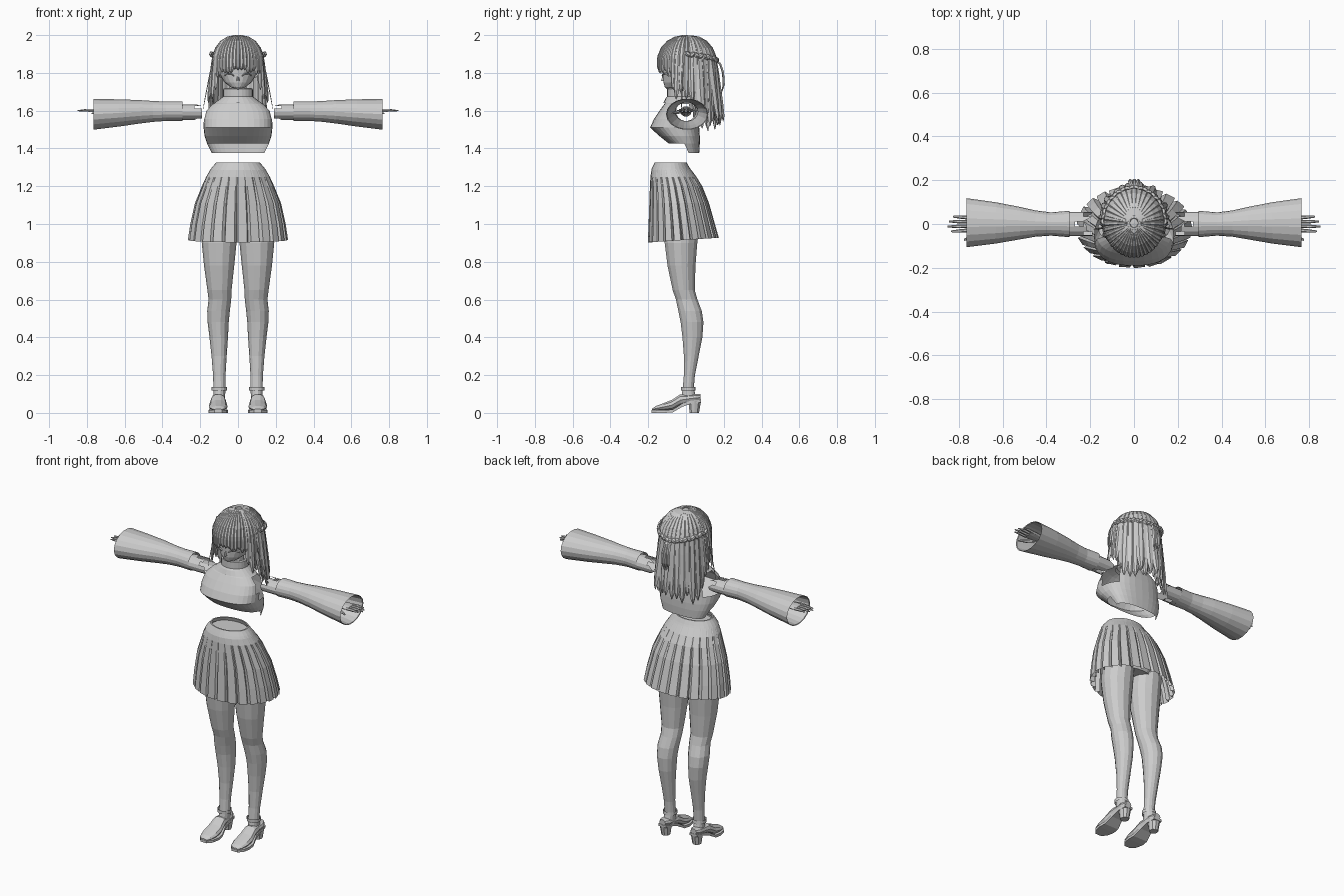
import bpy, bmesh, math, random
from mathutils import Vector

if "Cube" in bpy.data.objects:
    bpy.data.objects.remove(bpy.data.objects["Cube"])

random.seed(4)
GREY = bpy.data.materials.new("plain_grey")
GREY.diffuse_color = (0.6, 0.6, 0.6, 1)
GREY.use_nodes = True
GREY.node_tree.nodes["Principled BSDF"].inputs["Base Color"].default_value = GREY.diffuse_color


def finish(bm, name, mirror=False, fix=True):
    if fix:
        bmesh.ops.recalc_face_normals(bm, faces=bm.faces)
    me = bpy.data.meshes.new(name)
    bm.to_mesh(me)
    bm.free()
    ob = bpy.data.objects.new(name, me)
    me.materials.append(GREY)
    bpy.context.collection.objects.link(ob)
    if mirror:
        m = ob.modifiers.new("mirror", 'MIRROR')
        m.use_mirror_merge = False
    return ob


def skin(bm, rings, caps=(True, True)):
    vs = [[bm.verts.new(p) for p in r] for r in rings]
    n = len(rings[0])
    for a, b in zip(vs, vs[1:]):
        for i in range(n):
            j = (i + 1) % n
            bm.faces.new((a[i], a[j], b[j], b[i]))
    if caps[0]:
        bm.faces.new(vs[0][::-1])
    if caps[1]:
        bm.faces.new(vs[-1])


def oval(z, rx, front, back, cx=0.0, n=20, p=1.0):
    """Level ring between a front and a back y; p < 1 makes it boxier."""
    cy, ry = (front + back) / 2, (back - front) / 2
    pts = []
    for i in range(n):
        a = 2 * math.pi * i / n
        c, s = math.cos(a), math.sin(a)
        pts.append((cx + rx * math.copysign(abs(c) ** p, c),
                    cy + ry * math.copysign(abs(s) ** p, s), z))
    return pts


def xring(x, zc, rz, ry, yc=0.0, n=14):
    return [(x, yc + ry * math.cos(2 * math.pi * i / n),
             zc + rz * math.sin(2 * math.pi * i / n)) for i in range(n)]


def loft(name, rows, caps=(True, True), mirror=False, **kw):
    bm = bmesh.new()
    skin(bm, [oval(*r, **kw) for r in rows], caps)
    return finish(bm, name, mirror)


# Legs
loft("leg", [(1.04, .088, -.11, .08, .098), (.9, .092, -.115, .062, .1), (.78, .08, -.1, .052, .1),
             (.65, .064, -.072, .048, .098), (.6, .06, -.055, .062, .096), (.54, .06, -.042, .085, .103),
             (.48, .056, -.03, .094, .105), (.4, .049, -.02, .088, .102), (.3, .04, -.012, .068, .1),
             (.2, .033, -.012, .048, .099), (.13, .032, -.018, .042, .098), (.06, .03, -.03, .06, .1)],
     mirror=True, n=14)

# Shoes: body running toe to heel, then sole, heel and ankle strap
bm = bmesh.new()
rows = [(-.18, .018, .012, .022), (-.16, .038, .01, .037), (-.12, .049, .01, .052), (-.075, .048, .012, .07),
        (-.03, .04, .035, .1), (.01, .036, .05, .098), (.05, .036, .058, .1), (.078, .02, .062, .1)]
skin(bm, [[(.105 + w * math.cos(a), y, (lo + hi) / 2 + (hi - lo) / 2 * math.sin(a))
           for a in [2 * math.pi * i / 10 for i in range(10)]] for y, w, lo, hi in rows])
finish(bm, "shoe", True)
bm = bmesh.new()
sole = [(-.182, .02, .0, .014), (-.155, .043, 0, .014), (-.11, .052, 0, .015), (-.07, .048, .003, .018),
        (-.02, .036, .032, .05), (.03, .034, .05, .066), (.08, .026, .056, .07)]
skin(bm, [[(.105 - w, y, lo), (.105 + w, y, lo), (.105 + w, y, hi), (.105 - w, y, hi)]
          for y, w, lo, hi in sole])
finish(bm, "shoe_sole", True)
loft("shoe_heel", [(0, .025, .018, .07, .105), (.065, .034, .01, .082, .105)], mirror=True, n=10)
loft("ankle_strap", [(.118, .04, -.028, .052, .099), (.138, .04, -.028, .05, .099)],
     (False, False), True, n=14)

# Hips filling the waist
loft("hips", [(1.305, .11, -.15, 0), (1.2, .15, -.16, .05), (1.08, .17, -.14, .09), (.98, .12, -.1, .07)])

# Pleated skirt: sawtooth radius growing toward the hem
bm = bmesh.new()
levels = [(1.29, .145, -.182, .025, 0), (1.25, .168, -.188, .055, .012), (1.2, .19, -.19, .085, .03),
          (1.11, .225, -.192, .12, .055), (1.0, .248, -.195, .15, .075), (.915, .26, -.198, .17, .085)]
pleats, rings = 24, []
for k, (z, rx, f, b, amp) in enumerate(levels):
    ring = []
    for i in range(pleats):
        for off, dep in ((0, 0), (.72, .15), (.86, 1.0)):
            a = 2 * math.pi * (i + off) / pleats
            s = 1 + amp * .25 - amp * 1.3 * dep
            zz = z + (.012 * math.sin(a) if k == len(levels) - 1 else 0)
            ring.append((rx * s * math.cos(a), (f + b) / 2 + (b - f) / 2 * s * math.sin(a), zz))
    rings.append(ring)
skin(bm, rings, (False, False))
finish(bm, "pleated_skirt")
loft("waistband", [(1.285, .149, -.185, .028), (1.3, .138, -.178, .018), (1.325, .116, -.166, .004),
                   (1.325, .108, -.158, -.004), (1.3, .12, -.165, .005)], (False, False), n=28)

# Cropped top: open below the bust, with armholes
bm = bmesh.new()
body = [(1.655, .085, -.095, .025), (1.635, .135, -.115, .045), (1.6, .17, -.14, .06), (1.555, .181, -.17, .068),
        (1.51, .182, -.19, .07), (1.465, .177, -.14, .073), (1.425, .163, -.09, .073), (1.375, .138, -.04, .07)]
skin(bm, [oval(*r, n=32, p=.8) for r in body], (False, False))
cut = []
for f in bm.faces:
    c = f.calc_center_median()
    low_front = c.z < 1.42 and c.y < -.005
    armhole = abs(c.x) > .13 and 1.52 < c.z < 1.63 and abs(c.y + .01) < .06
    if low_front or armhole:
        cut.append(f)
bmesh.ops.delete(bm, geom=cut, context='FACES')
finish(bm, "cropped_top")

# Turned collar and neck
loft("collar", [(1.64, .125, -.12, .05), (1.665, .092, -.108, .045), (1.675, .079, -.1, .04), (1.715, .078, -.1, .04),
                (1.72, .07, -.092, .034), (1.69, .065, -.085, .03)], (False, False), n=24)
loft("neck", [(1.64, .045, -.07, .02), (1.78, .045, -.06, .03)], n=12)

# Upper arm scraps with ragged ends
bm = bmesh.new()
rings = [xring(x, 1.592, .042, .055) for x in (.19, .23, .27, .31)]
rings[0] = [(x + random.choice((0, .025, .04)), y, z) for x, y, z in rings[0]]
skin(bm, rings, (False, False))
bm.faces.ensure_lookup_table()
bmesh.ops.delete(bm, geom=[bm.faces[i] for i in (1, 5, 9, 17, 24)], context='FACES')
finish(bm, "upper_arm", True)

# Flared sleeves with a turned-in cuff
bm = bmesh.new()
skin(bm, [xring(*r, n=18) for r in
          ((.295, 1.597, .052, .06), (.38, 1.597, .052, .053), (.45, 1.596, .056, .06, .002),
           (.52, 1.594, .063, .074, .004), (.63, 1.588, .073, .094, .005), (.765, 1.581, .083, .112, .006),
           (.762, 1.581, .079, .107, .006), (.63, 1.588, .068, .088, .005), (.5, 1.594, .05, .06, .003))],
     (False, False))
finish(bm, "sleeve", True)

# Forearm, palm, fingers and thumb
bm = bmesh.new()
skin(bm, [xring(*r, n=10) for r in ((.48, 1.596, .028, .03), (.66, 1.599, .018, .024), (.69, 1.6, .015, .032),
                                    (.74, 1.6, .013, .04), (.765, 1.6, .009, .038))])
for y, length in ((-.029, .07), (-.01, .085), (.01, .08), (.029, .062)):
    skin(bm, [xring(.755, 1.6, .009, .009, y, 6), xring(.755 + length * .6, 1.602, .008, .008, y * 1.1, 6),
              xring(.765 + length, 1.6, .003, .004, y * 1.15, 6)])
skin(bm, [xring(.69, 1.597, .011, .012, -.025, 6), xring(.73, 1.59, .01, .01, -.055, 6),
          xring(.775, 1.585, .004, .005, -.072, 6)])
finish(bm, "hand", True)

# Face with a small nose
loft("face", [(1.713, .015, -.1, -.06), (1.725, .04, -.112, -.03), (1.75, .072, -.12, .04), (1.785, .093, -.122, .08),
              (1.83, .105, -.125, .1), (1.9, .105, -.12, .1), (1.95, .07, -.08, .07)], n=20)
bm = bmesh.new()
skin(bm, [oval(1.757, .009, -.133, -.11, n=6), oval(1.79, .003, -.125, -.11, n=6)])
finish(bm, "nose")
bm = bmesh.new()
skin(bm, [[(x, y, z - .004), (x, y - .006, z), (x, y, z + .004)] for x, y, z in
          ((.022, -.123, 1.785), (.038, -.119, 1.796), (.056, -.106, 1.797), (.072, -.09, 1.785))])
finish(bm, "eyelash", True)

# Hair: locks start at the crown, follow the skull, then hang
HC, HR = Vector((0, .005, 1.86)), Vector((.127, .145, .135))


def strand(bm, pts, widths, thick):
    rings = []
    for i, p in enumerate(pts):
        t = (pts[min(i + 1, len(pts) - 1)] - pts[max(i - 1, 0)]).normalized()
        out = Vector((p.x - HC.x, p.y - HC.y, max(p.z - HC.z, 0)))
        side = t.cross(out).normalized()
        nrm = side.cross(t).normalized()
        w, h = widths[i], min(thick, widths[i])
        rings.append([p + side * w, p + nrm * h * .8 + side * w * .4, p + nrm * h * .8 - side * w * .4,
                      p - side * w, p - nrm * h * .4])
    skin(bm, rings)


def lock(bm, deg, z_end, end_scale, width, thick=.012, lift=1.0):
    a = math.radians(deg)
    d = Vector((math.sin(a), -math.cos(a)))
    pts, widths = [], []
    for ph in (8, 25, 42, 60, 78):
        s, c = math.sin(math.radians(ph)) * lift, math.cos(math.radians(ph)) * lift
        pts.append(Vector((d.x * HR.x * s, HC.y + d.y * HR.y * s, HC.z + HR.z * c)))
        widths.append(width * (.15 + .85 * s))
    z0 = pts[-1].z
    for t in (.25, .5, .75, .92, 1):
        s = lift + (end_scale - lift) * t
        pts.append(Vector((d.x * HR.x * s, HC.y + d.y * HR.y * s, z0 + (z_end - z0) * t)))
        widths.append(width * (1.05, 1.05, .9, .5, .08)[len(pts) - 6])
    strand(bm, pts, widths, thick)


bm = bmesh.new()
bmesh.ops.create_uvsphere(bm, u_segments=28, v_segments=14, radius=1)
for v in bm.verts:
    v.co = Vector((v.co.x * HR.x, v.co.y * HR.y, v.co.z * HR.z)) * .99 + HC
low = [f for f in bm.faces if f.calc_center_median().z < (1.85 if f.calc_center_median().y < 0 else 1.78)]
bmesh.ops.delete(bm, geom=low, context='FACES')
finish(bm, "hair_cap")

bm = bmesh.new()
for i in range(15):
    deg = -56 + 8 * i
    lock(bm, deg, 1.805 + random.uniform(-.012, .016) - .025 * (abs(deg) > 45), 1.03, .014, .012, 1.03)
finish(bm, "fringe")

bm = bmesh.new()
for s in (-1, 1):
    for deg, z, e in ((62, 1.71, 1.05), (70, 1.66, 1.15), (79, 1.69, 1.1), (89, 1.66, 1.18), (99, 1.64, 1.25)):
        lock(bm, s * deg, z, e, .018, .012, 1.02)
    lock(bm, s * 82, 1.6, 1.48, .004, .004, 1.03)
finish(bm, "side_hair")

bm = bmesh.new()
for i in range(15):
    deg = 106 + 148 * i / 14
    lock(bm, deg, 1.5 + random.uniform(-.01, .05) + .05 * (i in (0, 14)), random.uniform(1.12, 1.36), .026, .016)
for i in range(10):
    lock(bm, 112 + 15 * i, 1.53 + random.uniform(0, .06), 1.0, .03, .014, .97)
finish(bm, "back_hair")

# Braid round the back of the head, in paired slanted links, with a tail
bm = bmesh.new()
for i in range(22):
    deg = 92 + 176 * i / 21
    a = math.radians(deg)
    fall = abs(deg - 180) / 88
    c = Vector((math.sin(a) * .136, .005 - math.cos(a) * .155, 1.865 + .035 * fall))
    tang = Vector((math.cos(a), math.sin(a), .8 if i % 2 else -.8)).normalized()
    out = Vector((math.sin(a), -math.cos(a), 0))
    strand(bm, [c + tang * .018 * t + out * .006 * (1 - t * t) for t in (-1, -.5, 0, .5, 1)],
           [.003, .011, .014, .011, .003], .013)
finish(bm, "braid")
bm = bmesh.new()
for x in (-.014, .002, .016):
    strand(bm, [Vector((x * k, y, z)) for k, y, z in
                ((.3, .16, 1.865), (.8, .18, 1.845), (1.1, .194, 1.8), (1.2, .198, 1.74), (.8, .184, 1.68))],
           [.008, .011, .012, .009, .001], .009)
finish(bm, "braid_tail")
